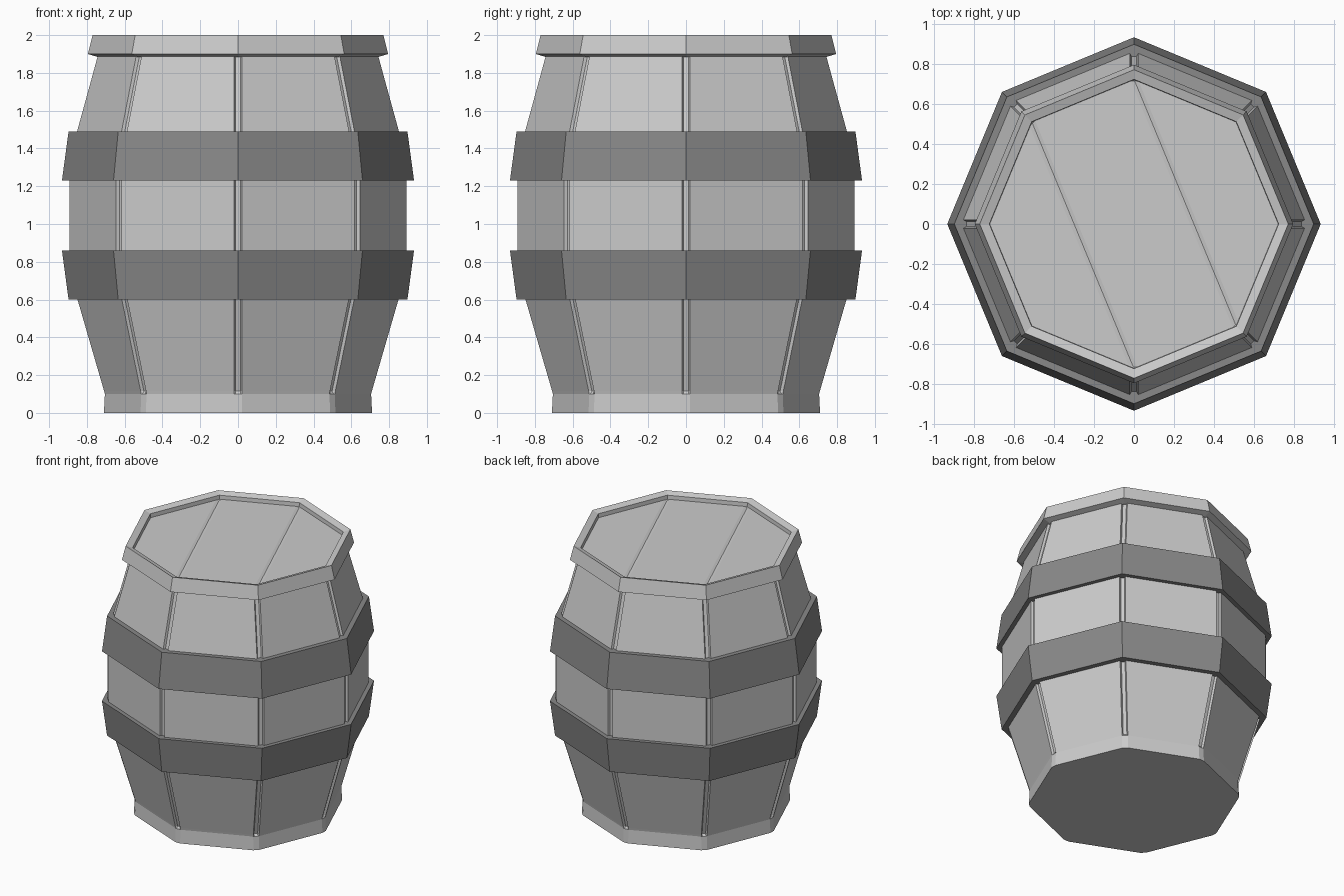
import bpy, bmesh
from math import cos, sin, tan, pi
from mathutils import Vector

if "Cube" in bpy.data.objects:
    bpy.data.objects.remove(bpy.data.objects["Cube"])

SIDES = 8
STEP = 2 * pi / SIDES


def grey(name, value):
    mat = bpy.data.materials.new(name)
    mat.diffuse_color = (value, value, value, 1)
    mat.use_nodes = True
    mat.node_tree.nodes["Principled BSDF"].inputs["Base Color"].default_value = mat.diffuse_color
    return mat


WOOD = grey("wood", 0.58)
METAL = grey("metal", 0.25)


def make_object(name, bm, mat):
    bmesh.ops.recalc_face_normals(bm, faces=bm.faces)
    mesh = bpy.data.meshes.new(name)
    bm.to_mesh(mesh)
    bm.free()
    mesh.materials.append(mat)
    obj = bpy.data.objects.new(name, mesh)
    bpy.context.collection.objects.link(obj)
    return obj


def octagon(r, z):
    return [Vector((r * cos(i * STEP), r * sin(i * STEP), z)) for i in range(SIDES)]


def grooved_octagon(r, z, depth, w=0.02):
    """Octagon with a narrow channel cut into every corner."""
    pts = []
    for i in range(SIDES):
        d = Vector((cos(i * STEP), sin(i * STEP), 0))
        t = Vector((-d.y, d.x, 0))
        edge = r - w * tan(STEP / 2)
        for radius, side in ((edge, -w), (edge - depth, -0.6 * w),
                             (edge - depth, 0.6 * w), (edge, w)):
            pts.append(d * radius + t * side + Vector((0, 0, z)))
    return pts


def loft(name, rings, mat, closed=False):
    """Skin a stack of rings; closed joins last to first, else caps the ends."""
    bm = bmesh.new()
    rows = [[bm.verts.new(p) for p in ring] for ring in rings]
    pairs = list(zip(rows, rows[1:])) + ([(rows[-1], rows[0])] if closed else [])
    for a, b in pairs:
        for i in range(len(a)):
            j = (i + 1) % len(a)
            bm.faces.new((a[i], a[j], b[j], b[i]))
    if not closed:
        bm.faces.new(rows[0])
        bm.faces.new(rows[-1])
    return make_object(name, bm, mat)


# Stave body, grooves stopping above the plain foot
loft("staves", [grooved_octagon(r, z, d) for r, z, d in (
    (0.718, 0, 0.0), (0.713, 0.1, 0.0), (0.717, 0.115, 0.016),
    (0.9, 0.745, 0.016), (0.9, 1.345, 0.016), (0.745, 1.91, 0.016))], WOOD)

# Two mirrored hoops
hoop = ((0.83, 0.60), (0.897, 0.60), (0.932, 0.86), (0.86, 0.86))
loft("lower_hoop", [octagon(r, z) for r, z in hoop], METAL, True)
loft("upper_hoop", [octagon(r, 2.09 - z) for r, z in hoop], METAL, True)

# Top rim: sloped underside, top face dipping inward, short inner wall
loft("top_rim", [octagon(r, z) for r, z in (
    (0.70, 1.885), (0.745, 1.885), (0.795, 1.90), (0.77, 2.0),
    (0.722, 1.985), (0.72, 1.955), (0.70, 1.94))], WOOD, True)

# Lid of three planks separated by shallow grooves
bm = bmesh.new()
bm.faces.new([bm.verts.new(p) for p in octagon(0.722, 1.956)])
n = Vector((cos(STEP / 2), sin(STEP / 2), 0))
offset = 0.722 * sin(STEP / 2)
for c in (-offset, offset):
    for shift in (-0.018, 0, 0.018):
        bmesh.ops.bisect_plane(bm, geom=bm.verts[:] + bm.edges[:] + bm.faces[:],
                               dist=1e-4, plane_co=n * (c + shift), plane_no=n)
for v in bm.verts:
    if abs(abs(v.co.dot(n)) - offset) < 1e-3:
        v.co.z -= 0.006
make_object("lid_planks", bm, WOOD)
